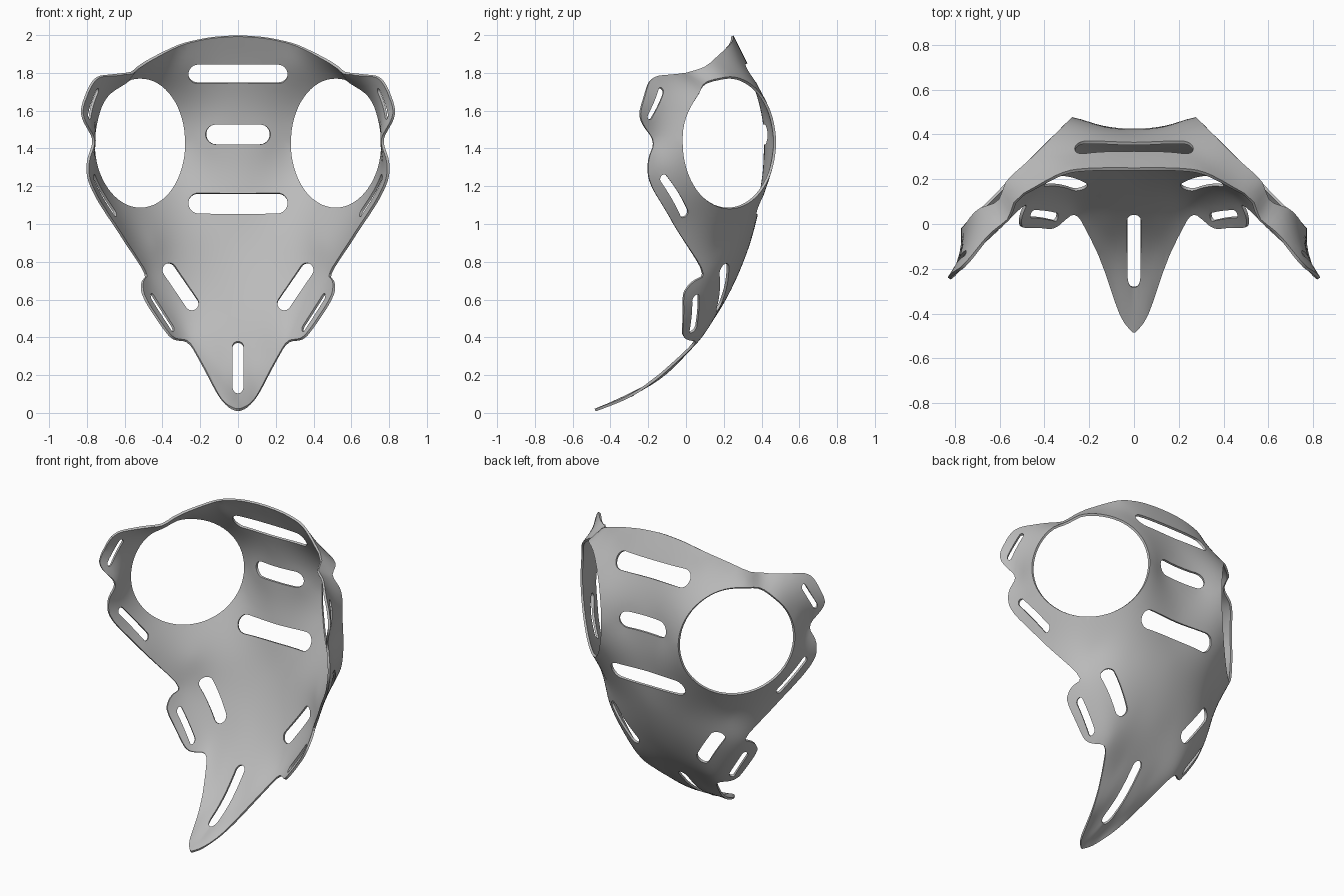
import bpy, bmesh
from math import sin, cos, asin, atan2, hypot, log, pi, sqrt, radians
from mathutils import Vector, geometry, kdtree

if "Cube" in bpy.data.objects:
    bpy.data.objects.remove(bpy.data.objects["Cube"])

AXIS_Y = -0.8      # vertical axis that the shell is wrapped around
SPREAD = 1.3       # width of one radian on the flat pattern
STEP = 0.03        # pattern grid spacing

# Left half of the rim, from brow to beak tip, including the strap tabs
RIM = [(0, .25, 2), (.15, .25, 1.99), (.3, .235, 1.957), (.45, .16, 1.885),
       (.56, .04, 1.805), (.66, -.06, 1.793), (.74, -.16, 1.785), (.78, -.2, 1.75),
       (.835, -.243, 1.6), (.82, -.235, 1.54), (.768, -.16, 1.44), (.8, -.2, 1.34),
       (.8, -.2, 1.25), (.77, -.17, 1.17), (.65, -.055, .98), (.48, .11, .73),
       (.515, .03, .69), (.51, -.02, .62), (.38, -.02, .42), (.34, 0, .385),
       (.26, .06, .377), (.19, -.07, .25), (.1, -.3, .08), (.05, -.43, .025),
       (0, -.49, .005)]

# Profile down the middle of the face: y, z
CENTRE = [(-.3, .08), (-.15, .17), (0, .31), (.1, .43), (.2, .58), (.275, .73),
          (.34, .9), (.38, 1.05), (.41, 1.2), (.425, 1.35), (.425, 1.5),
          (.41, 1.6), (.365, 1.75), (.325, 1.85)]

# Points that shape the cheeks, beak sides and brow
CHEEK = [(.08, -.15, .17), (.12, 0, .31), (.12, .195, .58), (.245, .18, .575),
         (.37, .205, .755), (.25, .305, .9), (.45, .185, .9), (.3, .36, 1.06),
         (.29, .305, 1.84), (.15, .44, 1.43)]

# Ends of the tab slots
TAB_SLOTS = [((.725, -.16, 1.705), (.78, -.205, 1.57), .018),
             ((.752, -.135, 1.24), (.66, -.015, 1.055), .022),
             ((.455, .04, .605), (.36, .04, .445), .022)]

# Front slots: ends in x, z and radius
FACE_SLOTS = [((-.215, 1.8), (.215, 1.8), .05), ((-.115, 1.475), (.115, 1.475), .053),
              ((-.21, 1.105), (.21, 1.105), .055), ((0, .12), (0, .34), .03),
              ((.37, .753), (.247, .575), .038), ((-.37, .753), (-.247, .575), .038)]


def eye_points(count):
    """Round eye opening, turned 45 degrees to the side."""
    for i in range(count):
        a = 2 * pi * i / count
        side = .35 * cos(a) / sqrt(2)
        yield (.525 + side, .23 - side, 1.43 + .35 * sin(a))


def flatten(p):
    return (SPREAD * atan2(p[0], p[1] - AXIS_Y), p[2])


def kernel(a, b):
    d = (a[0] - b[0]) ** 2 + (a[1] - b[1]) ** 2
    return d * log(d) if d > 0 else 0.0


def solve(rows):
    """Gaussian elimination on an augmented matrix."""
    n = len(rows)
    for c in range(n):
        best = max(range(c, n), key=lambda r: abs(rows[r][c]))
        rows[c], rows[best] = rows[best], rows[c]
        pivot = rows[c]
        for r in range(c + 1, n):
            f = rows[r][c] / pivot[c]
            if f:
                rows[r] = [u - f * v for u, v in zip(rows[r], pivot)]
    out = [0.0] * n
    for c in reversed(range(n)):
        rest = sum(rows[c][k] * out[k] for k in range(c + 1, n))
        out[c] = (rows[c][n] - rest) / rows[c][c]
    return out


# Smooth radius field through all the guide points
guides = RIM + CHEEK + list(eye_points(14)) + [(0, y, z) for y, z in CENTRE]
guides += [(-x, y, z) for x, y, z in guides if x > 0]
flat = [flatten(p) for p in guides]
matrix = [[kernel(a, b) for b in flat] + [1, a[0], a[1], hypot(p[0], p[1] - AXIS_Y)]
          for a, p in zip(flat, guides)]
matrix += [[1] * len(flat) + [0] * 4,
           [a[0] for a in flat] + [0] * 4,
           [a[1] for a in flat] + [0] * 4]
weights = solve(matrix)


def radius(q):
    base, du, dv = weights[-3:]
    return base + du * q[0] + dv * q[1] + sum(w * kernel(q, b) for w, b in zip(weights, flat))


def wrap(q):
    r, a = radius(q), q[0] / SPREAD
    return (r * sin(a), AXIS_Y + r * cos(a), q[1])


def from_front(x, z):
    """Pattern point that lies at x, z when seen from the front."""
    a = 0.0
    for _ in range(14):
        r = max(radius((a * SPREAD, z)), abs(x) + .01)
        a = .3 * a + .7 * asin(x / r)
    return (a * SPREAD, z)


def stadium(p, q, r, n=12):
    """Slot outline with round ends and straight sides."""
    heading = atan2(q[1] - p[1], q[0] - p[0])
    pts = []
    for centre, start in ((q, heading - pi / 2), (p, heading + pi / 2)):
        for i in range(n + 1):
            a = start + pi * i / n
            pts.append((centre[0] + r * cos(a), centre[1] + r * sin(a)))
    dense = []
    for a, b in zip(pts, pts[1:] + pts[:1]):
        steps = max(1, round(hypot(b[0] - a[0], b[1] - a[1]) / STEP))
        dense += [(a[0] + (b[0] - a[0]) * k / steps, a[1] + (b[1] - a[1]) * k / steps)
                  for k in range(steps)]
    return dense


def soften(loop):
    out = []
    for a, b in zip(loop, loop[1:] + loop[:1]):
        for t in (.2, .8):
            out.append((a[0] + (b[0] - a[0]) * t, a[1] + (b[1] - a[1]) * t))
    return out


def mirror(loop):
    return [(-u, v) for u, v in loop]


# Flat pattern: rim loop, eye openings and slots
half = [flatten(p) for p in RIM]
loops = [soften(soften(half + mirror(half[-2:0:-1])))]
paired = [[flatten(p) for p in eye_points(64)]]
paired += [stadium(flatten(a), flatten(b), r) for a, b, r in TAB_SLOTS]
for loop in paired:
    loops += [loop, mirror(loop)]
loops += [[from_front(x, z) for x, z in stadium(*slot)] for slot in FACE_SLOTS]

points, edges = [], []
for loop in loops:
    first, n = len(points), len(loop)
    points += loop
    edges += [(first + i, first + (i + 1) % n) for i in range(n)]
segments = [(points[a], points[b]) for a, b in edges]


def inside(u, v):
    hit = False
    for a, b in segments:
        if (a[1] > v) != (b[1] > v):
            if u < a[0] + (v - a[1]) * (b[0] - a[0]) / (b[1] - a[1]):
                hit = not hit
    return hit


# Fill the pattern with evenly spaced points and triangulate
tree = kdtree.KDTree(len(points))
for i, p in enumerate(points):
    tree.insert((p[0], p[1], 0), i)
tree.balance()
for i in range(-45, 46):
    for j in range(1, 68):
        u, v = i * STEP, j * STEP
        if tree.find((u, v, 0))[2] > STEP * .55 and inside(u, v):
            points.append((u, v))
verts, _, tris, *_ = geometry.delaunay_2d_cdt([Vector(p) for p in points], edges, [], 0, 1e-6)

# Wrap the pattern into the shell
bm = bmesh.new()
shell = [bm.verts.new(wrap(v)) for v in verts]
for tri in tris:
    mid = sum((verts[i] for i in tri), Vector((0, 0))) / 3
    if inside(mid.x, mid.y):
        face = bm.faces.new([shell[i] for i in tri])
        if (verts[tri[1]] - verts[tri[0]]).cross(verts[tri[2]] - verts[tri[0]]) > 0:
            face.normal_flip()
bmesh.ops.delete(bm, geom=[v for v in bm.verts if not v.link_faces], context='VERTS')
mesh = bpy.data.meshes.new("mask_shell")
bm.to_mesh(mesh)
bm.free()

grey = bpy.data.materials.new("plain grey")
grey.use_nodes = True
grey.diffuse_color = (.5, .5, .5, 1)
grey.node_tree.nodes["Principled BSDF"].inputs["Base Color"].default_value = grey.diffuse_color
mesh.materials.append(grey)

mask = bpy.data.objects.new("mask_shell", mesh)
bpy.context.collection.objects.link(mask)
thick = mask.modifiers.new("thickness", 'SOLIDIFY')
thick.thickness = .014
thick.offset = -1

bpy.ops.object.select_all(action='DESELECT')
mask.select_set(True)
bpy.context.view_layer.objects.active = mask
bpy.ops.object.modifier_apply(modifier=thick.name)
bpy.ops.object.shade_smooth_by_angle(angle=radians(40))
